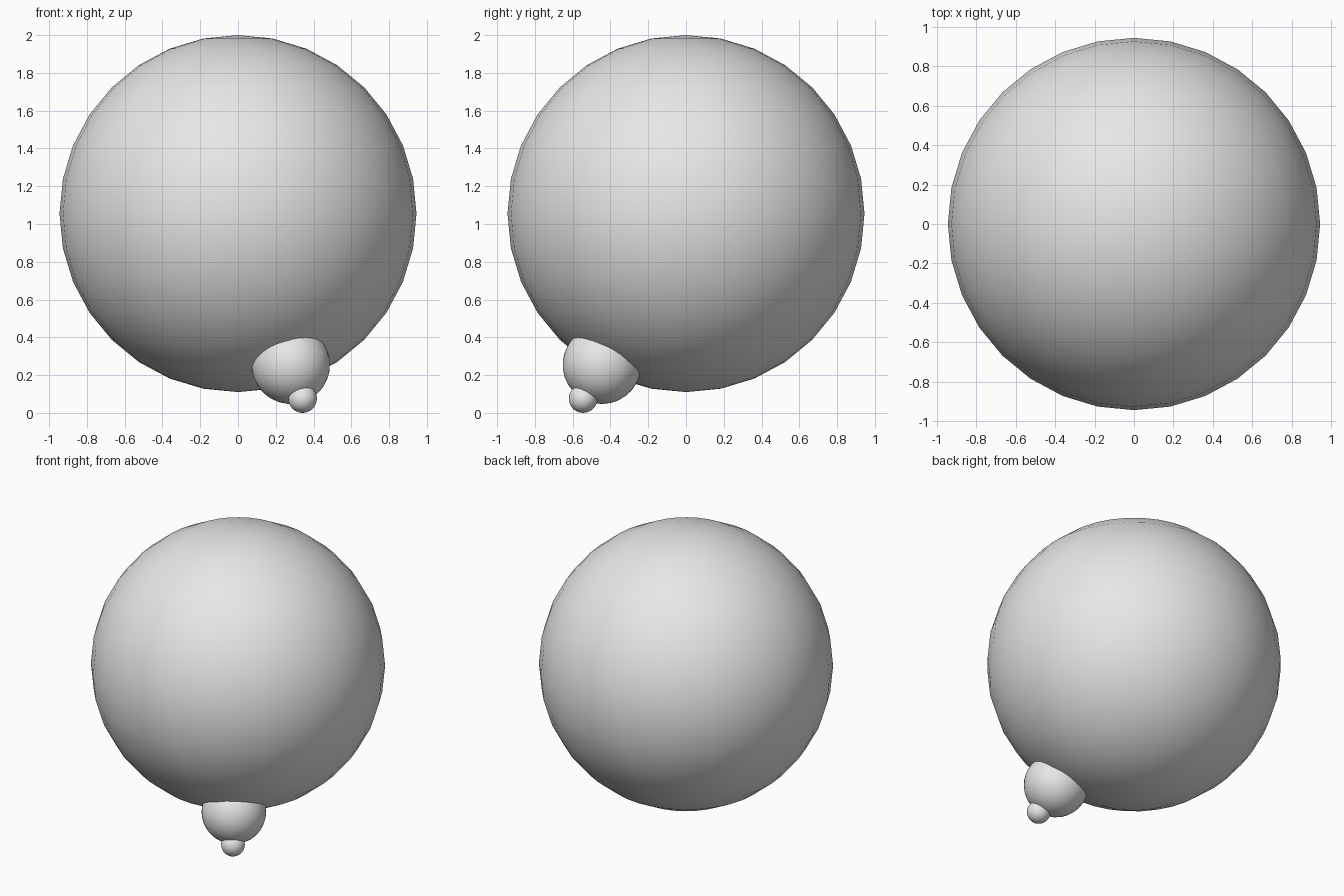
import bpy
from mathutils import Vector

cube = bpy.data.objects.get("Cube")
if cube:
    bpy.data.objects.remove(cube, do_unlink=True)

# One plain grey for every part
grey = bpy.data.materials.new("light_grey")
grey.use_nodes = True
colour = (0.8, 0.8, 0.8, 1.0)
grey.diffuse_color = colour
grey.node_tree.nodes["Principled BSDF"].inputs["Base Color"].default_value = colour

CENTRE = Vector((0, 0, 1.055))
AXIS = Vector((0.292, -0.465, -0.836)).normalized()


def ball(name, radius, distance, tilted=True):
    """Smooth sphere placed along the outward axis from the body's centre."""
    bpy.ops.mesh.primitive_uv_sphere_add(
        segments=32, ring_count=16, radius=radius,
        location=CENTRE + AXIS * distance)
    obj = bpy.context.object
    obj.name = name
    if tilted:
        obj.rotation_euler = AXIS.to_track_quat('Z', 'Y').to_euler()
    obj.data.materials.append(grey)
    bpy.ops.object.shade_smooth()
    return obj


# Large round body, with a mound and a small tip pointing down and forward
ball("body", 0.945, 0, tilted=False)
ball("mound", 0.208, 0.957)
ball("tip", 0.076, 1.171)
